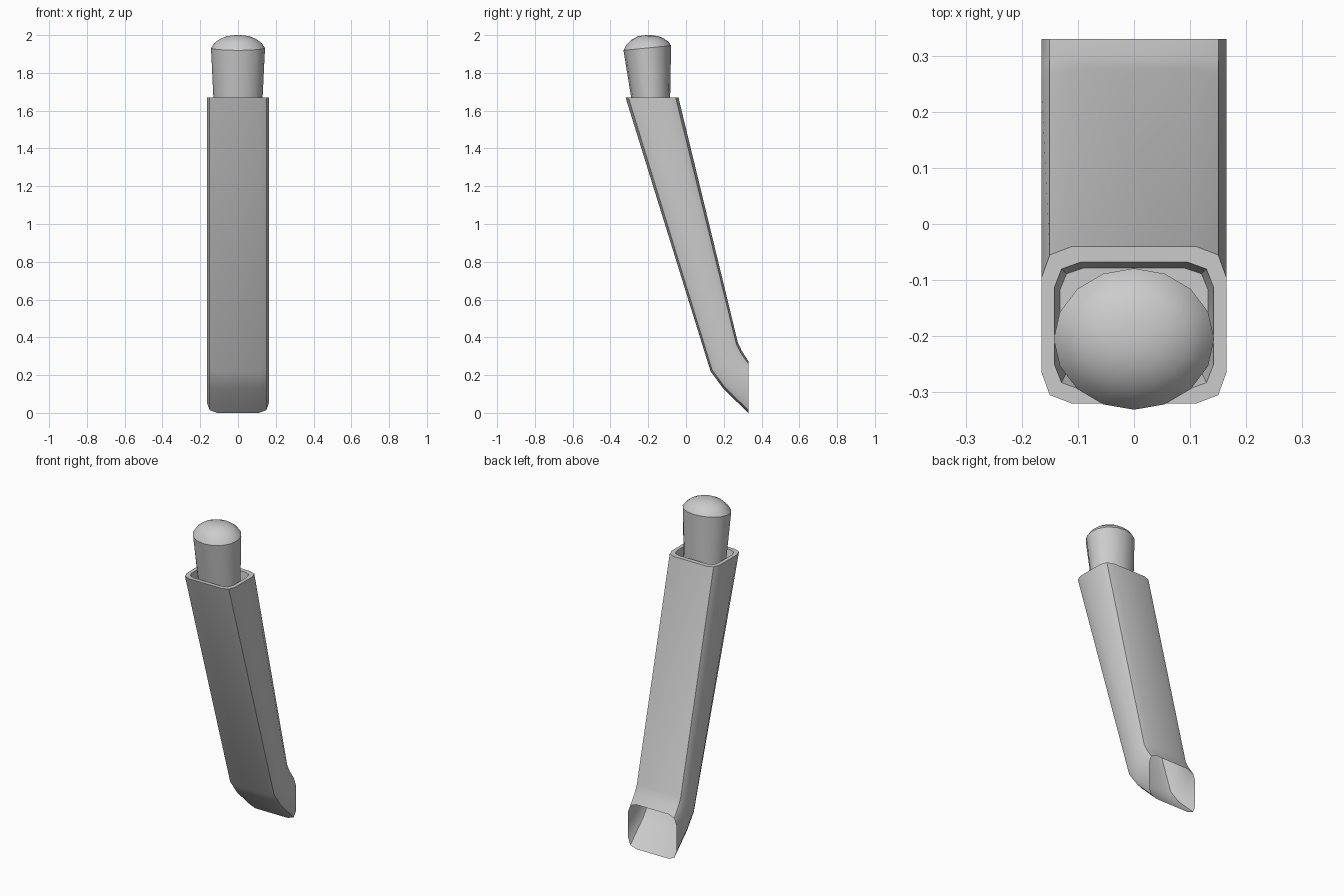
import bpy, bmesh, math
from mathutils import Vector

if "Cube" in bpy.data.objects:
    bpy.data.objects.remove(bpy.data.objects["Cube"])


def finish(bm, name, recalc=True):
    if recalc:
        bmesh.ops.recalc_face_normals(bm, faces=bm.faces[:])
    me = bpy.data.meshes.new(name)
    bm.to_mesh(me)
    bm.free()
    ob = bpy.data.objects.new(name, me)
    bpy.context.collection.objects.link(ob)
    bpy.ops.object.select_all(action='DESELECT')
    bpy.context.view_layer.objects.active = ob
    ob.select_set(True)
    bpy.ops.object.shade_smooth_by_angle(angle=math.radians(30))
    return ob


def bridge(bm, a, b):
    n = len(a)
    for i in range(n):
        j = (i + 1) % n
        bm.faces.new((a[i], a[j], b[j], b[i]))


# Rounded-rectangle section: (x as fraction of half width, t from front to back)
corner = [(0.67, 0.0), (0.91, 0.054), (1.0, 0.2)]
right = corner + [(x, 1 - t) for x, t in reversed(corner)]
section = right + [(-x, t) for x, t in reversed(right)]


def sleeve_ring(bm, half, front, back):
    f, b = Vector((0, *front)), Vector((0, *back))
    return [bm.verts.new(f.lerp(b, t) + Vector((x * half, 0, 0))) for x, t in section]


# Sleeve: recess floor, rim, long slanted tube, bent open spout
bm = bmesh.new()
stations = [
    (0.132, (-0.275, 1.60), (-0.078, 1.60)),
    (0.142, (-0.295, 1.67), (-0.068, 1.67)),
    (0.165, (-0.32, 1.67), (-0.04, 1.67)),
    (0.165, (0.13, 0.22), (0.275, 0.37)),
    (0.165, (0.20, 0.125), (0.297, 0.325)),
    (0.165, (0.33, 0.0), (0.33, 0.275)),
]
rings = [sleeve_ring(bm, *s) for s in stations]
bm.faces.new(rings[0])
for a, b in zip(rings, rings[1:]):
    bridge(bm, a, b)
finish(bm, "sleeve")

# Plunger: flared oval pin with a low domed cap
SIDES = 16


def oval(bm, y, z, rx, ry, slope):
    out = []
    for i in range(SIDES):
        a = 2 * math.pi * i / SIDES
        dy = ry * math.sin(a)
        out.append(bm.verts.new((rx * math.cos(a), y + dy, z + slope * dy)))
    return out


bm = bmesh.new()
levels = [(-0.182, 1.60, 0.127, 0.097, 0.0), (-0.205, 1.932, 0.143, 0.126, 0.1)]
for s, h in [(0.88, 0.025), (0.68, 0.047), (0.42, 0.062), (0.18, 0.067)]:
    levels.append((-0.205 + 0.1 * (1 - s) * 0.05, 1.932 + h, 0.143 * s, 0.126 * s, 0.1 * s * s))
pin = [oval(bm, *l) for l in levels]
bm.faces.new(pin[0])
for a, b in zip(pin, pin[1:]):
    bridge(bm, a, b)
tip = bm.verts.new((0, -0.204, 2.0))
for i in range(SIDES):
    bm.faces.new((pin[-1][i], pin[-1][(i + 1) % SIDES], tip))
finish(bm, "plunger")
